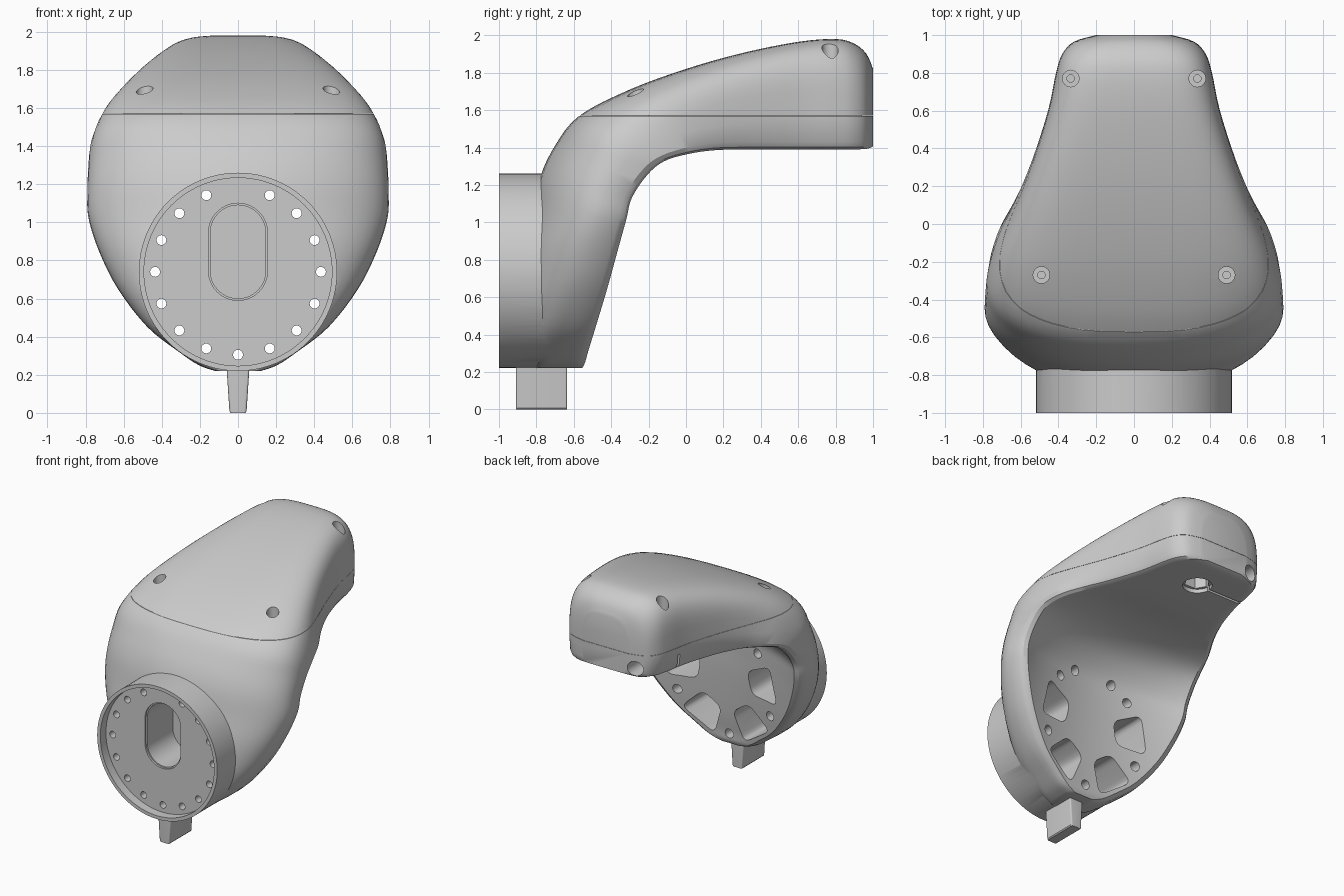
import bpy, bmesh
from math import sin, cos, pi, radians
from mathutils import Vector

if "Cube" in bpy.data.objects:
    bpy.data.objects.remove(bpy.data.objects["Cube"])

CZ = 0.74          # height of the flange axis
SEAM = 1.57        # height of the split between body and cover


def obj_from(bm, name):
    bmesh.ops.recalc_face_normals(bm, faces=bm.faces)
    me = bpy.data.meshes.new(name)
    bm.to_mesh(me)
    bm.free()
    ob = bpy.data.objects.new(name, me)
    bpy.context.collection.objects.link(ob)
    return ob


def loft(rings, name):
    bm = bmesh.new()
    vs = [[bm.verts.new(p) for p in r] for r in rings]
    n = len(vs[0])
    for a, b in zip(vs, vs[1:]):
        for i in range(n):
            j = (i + 1) % n
            bm.faces.new((a[i], a[j], b[j], b[i]))
    bm.faces.new(vs[0])
    bm.faces.new(vs[-1])
    return obj_from(bm, name)


def prism_y(pts, y0, y1, name="cutter"):
    return loft([[(x, y, z) for x, z in pts] for y in (y0, y1)], name)


def prism_z(pts, z0, z1, name="cutter"):
    return loft([[(x, y, z) for x, y in pts] for z in (z0, z1)], name)


def circle(cx, cy, r, n=24):
    return [(cx + r * cos(2 * pi * i / n), cy + r * sin(2 * pi * i / n)) for i in range(n)]


def rect(x0, x1, y0, y1):
    return [(x0, y0), (x1, y0), (x1, y1), (x0, y1)]


def rounded(pts, r):
    out = []
    for i, p in enumerate(pts):
        p, a, b = Vector(p), Vector(pts[i - 1]), Vector(pts[(i + 1) % len(pts)])
        s, e = p + (a - p).normalized() * r, p + (b - p).normalized() * r
        for k in range(6):
            t = k / 5
            out.append(tuple(s * (1 - t) ** 2 + p * 2 * t * (1 - t) + e * t * t))
    return out


def boolean(ob, tool, op="DIFFERENCE"):
    tool.hide_render = True
    m = ob.modifiers.new("bool", "BOOLEAN")
    m.operation, m.solver, m.object = op, "EXACT", tool
    bpy.context.view_layer.objects.active = ob
    bpy.ops.object.modifier_apply(modifier=m.name)
    bpy.data.objects.remove(tool, do_unlink=True)


# Shell stations: outer y,z / inner y,z / half width / roundness / hollow of inner side
STATIONS = [
    (-.80, .22, -.555, .22, .12, 6, 0), (-.80, .25, -.54, .25, .205, 6, 0),
    (-.82, .32, -.52, .32, .31, 5, .015), (-.86, .45, -.48, .45, .475, 3.2, .035),
    (-.88, .65, -.42, .65, .63, 2.4, .075), (-.86, .85, -.365, .85, .73, 2.2, .115),
    (-.82, 1.04, -.318, 1.02, .785, 2.1, .155), (-.78, 1.24, -.29, 1.13, .79, 2.1, .17),
    (-.70, 1.41, -.21, 1.25, .785, 2.3, .155), (-.57, 1.57, -.12, 1.325, .772, 2.8, .11),
    (-.30, 1.71, .01, 1.365, .722, 3.5, .06), (0, 1.82, .16, 1.386, .632, 4, .025),
    (.30, 1.905, .35, 1.39, .54, 4.2, .005), (.60, 1.965, .60, 1.39, .455, 4.2, 0),
    (.80, 1.98, .80, 1.39, .413, 4, 0), (.90, 1.955, .90, 1.39, .38, 3.6, 0),
    (.965, 1.90, .965, 1.393, .318, 3.2, 0), (1.0, 1.82, 1.0, 1.405, .2, 3, 0)]


def spline(rows, steps=4):
    out = []
    for i in range(len(rows) - 1):
        p0, p1 = rows[max(i - 1, 0)], rows[i]
        p2, p3 = rows[i + 1], rows[min(i + 2, len(rows) - 1)]
        for k in range(steps):
            t = k / steps
            out.append([.5 * (2 * b + (c - a) * t + (2 * a - 5 * b + 4 * c - d) * t * t
                              + (3 * b - a - 3 * c + d) * t ** 3)
                        for a, b, c, d in zip(p0, p1, p2, p3)])
    return out + [list(rows[-1])]


def section(oy, oz, iy, iz, w, n, h):
    inner, outer = Vector((0, iy, iz)), Vector((0, oy, oz))
    d = outer - inner
    r, L, v0 = .04, d.length, .28
    # hollow inner side, from the middle outwards
    half = [((w - r) * u, max(h, 0) / L * (1 - u * u)) for u in (0, .15, .3, .45, .6, .75, .9)]
    # lip, then rounded outer side
    half += [(w - r, 0), (w - .3 * r, .3 * r / L), (w, r / L)]
    for i in range(15):
        a = pi / 2 * i / 14
        half.append((w * cos(a) ** (2 / n) if i < 14 else 0, v0 + (1 - v0) * sin(a) ** (2 / n)))
    half = [(x * (1 - .04 * max(0, 1 - v / v0) ** 2), v) for x, v in half]
    full = half + [(-x, v) for x, v in reversed(half[1:-1])]
    return [inner + d * v + Vector((x, 0, 0)) for x, v in full]


rings = [section(*s) for s in spline(STATIONS)]

# Lower body and top cover, split at the seam, joined by a hidden core
body = loft(rings, "body")
boolean(body, prism_z(rect(-2, 2, -2, 2), SEAM - .001, 3))
cover = loft(rings, "top_cover")
boolean(cover, prism_z(rect(-2, 2, -2, 2), -1, SEAM + .001))
boolean(body, prism_z([(-.3, -.5), (.3, -.5), (.6, -.2), (.34, .94), (-.34, .94), (-.6, -.2)],
                      1.55, 1.575), "UNION")

# Round mounting flange with recessed face
boolean(body, prism_y(circle(0, CZ, .52, 96), -1, -.6), "UNION")
boolean(body, prism_y(circle(0, CZ, .493, 96), -1.2, -.93))

# Oblong cable slot with a shallow step
for r, depth in ((.155, -.915), (.145, -.6)):
    slot = [(r * cos(pi * i / 16), .945 + r * sin(pi * i / 16)) for i in range(17)]
    slot += [(-x, 1.69 - z) for x, z in slot]
    boolean(body, prism_y(slot, -1.1, depth))

# Weight-saving pockets in the back wall
for side in (-1, 1):
    for mid in (303.75, 11.25):
        pts = [(side * r * cos(radians(mid + a)), CZ + r * sin(radians(mid + a)))
               for r, a in ((.24, -22), (.485, -18), (.485, 18), (.24, 22))]
        boolean(body, prism_y(rounded(pts, .06), -.87, .1))

# Ring of bolt holes, none at the top, wider at the back
for i in range(1, 16):
    a = pi / 2 + i * pi / 8
    x, z = .435 * cos(a), CZ + .435 * sin(a)
    boolean(body, prism_y(circle(x, z, .026, 16), -1.1, -.15))
    if i in (1, 2, 5, 8, 11, 14, 15):
        boolean(body, prism_y(circle(x, z, .036, 16), -.85, -.15))

# Clamp: bore, hex seat, slit and screw hole under the far end
boolean(body, prism_z(circle(0, .70, .105, 32), 1.2, 1.42))
boolean(body, prism_z(circle(0, .70, .095, 6), 1.2, 1.54))
boolean(body, prism_z(rect(-.7, 0, .69, .71), 1.2, 1.51))
boolean(body, prism_y(circle(-.25, 1.46, .058), .8, 1.2))

# Counterbored cover screws
for x, y, floor in ((.335, .77, 1.84), (.49, -.27, 1.62)):
    for s in (-1, 1):
        boolean(cover, prism_z(circle(s * x, y, .044), floor, 2.2))
        boolean(cover, prism_z(circle(s * x, y, .02, 16), floor - .03, 2.2))

# Tapered foot tab
tab = loft([[(x, y, z) for x, y in rounded(rect(-w, w, -.91, -.635), .012)]
            for w, z in ((.038, 0), (.045, .008), (.062, .27))], "foot_tab")

for ob in (body, cover, tab):
    bpy.ops.object.select_all(action="DESELECT")
    ob.select_set(True)
    bpy.context.view_layer.objects.active = ob
    bpy.ops.object.shade_smooth_by_angle(angle=radians(30))
